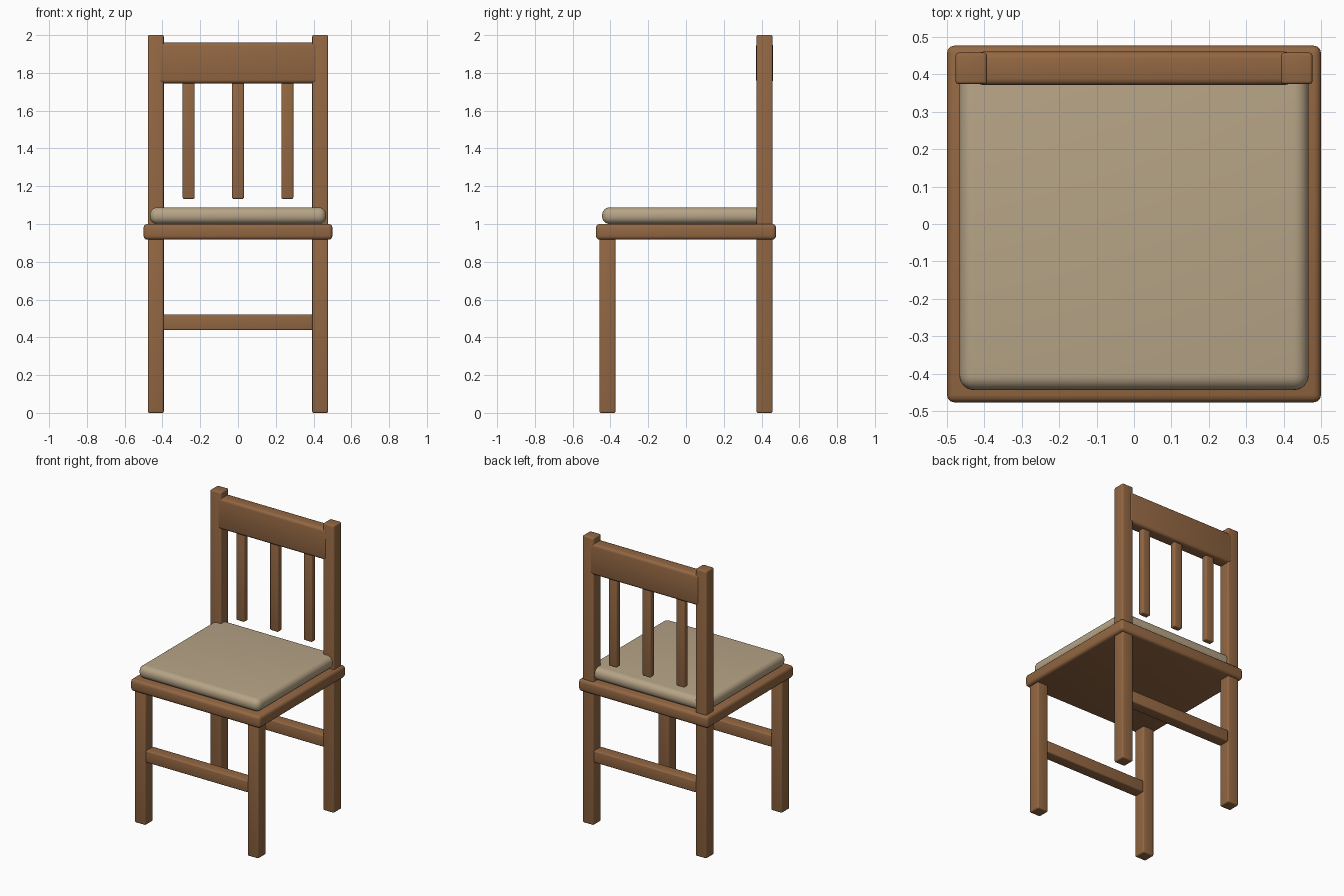
import bpy, math

if "Cube" in bpy.data.objects:
    bpy.data.objects.remove(bpy.data.objects["Cube"])

def material(name, color):
    m = bpy.data.materials.new(name)
    m.diffuse_color = (*color, 1)
    m.use_nodes = True
    m.node_tree.nodes["Principled BSDF"].inputs["Base Color"].default_value = m.diffuse_color
    return m

wood = material("wood", (0.29, 0.135, 0.055))
fabric = material("fabric", (0.47, 0.37, 0.24))

def box(name, x, y, z, bevel, mat, segments=3):
    """Rounded box from (min, max) ranges along each axis."""
    loc = [(a + b) / 2 for a, b in (x, y, z)]
    bpy.ops.mesh.primitive_cube_add(size=1, location=loc)
    ob = bpy.context.object
    ob.name = name
    ob.scale = [b - a for a, b in (x, y, z)]
    bpy.ops.object.transform_apply(location=False, rotation=False, scale=True)
    mod = ob.modifiers.new("rounded_edges", 'BEVEL')
    mod.width = bevel
    mod.segments = segments
    bpy.ops.object.modifier_apply(modifier=mod.name)
    bpy.ops.object.shade_smooth_by_angle(angle=math.radians(35))
    ob.data.materials.append(mat)
    return ob

FRONT = (-0.458, -0.374)
BACK = (0.374, 0.458)

# Seat board and cushion
box("seat", (-0.5, 0.5), (-0.477, 0.477), (0.917, 1.0), 0.02, wood)
box("cushion", (-0.467, 0.467), (-0.444, 0.444), (1.0, 1.088), 0.04, fabric, 6)

# Front legs and full-height back posts
for side, x in (("left", (-0.477, -0.393)), ("right", (0.393, 0.477))):
    box("front_leg_" + side, x, FRONT, (0, 0.93), 0.008, wood)
    box("back_post_" + side, x, BACK, (0, 2.0), 0.008, wood)

# Stretchers between the legs
for end, y in (("front", FRONT), ("back", BACK)):
    box("stretcher_" + end, (-0.395, 0.395), (y[0] + 0.002, y[1] - 0.002),
        (0.438, 0.521), 0.008, wood)

# Top rail and hanging slats
box("top_rail", (-0.42, 0.42), (0.371, 0.461), (1.745, 1.96), 0.018, wood)
for i, cx in enumerate((-0.261, 0, 0.261)):
    box(f"slat_{i + 1}", (cx - 0.032, cx + 0.032), (0.395, 0.437),
        (1.133, 1.76), 0.008, wood)
